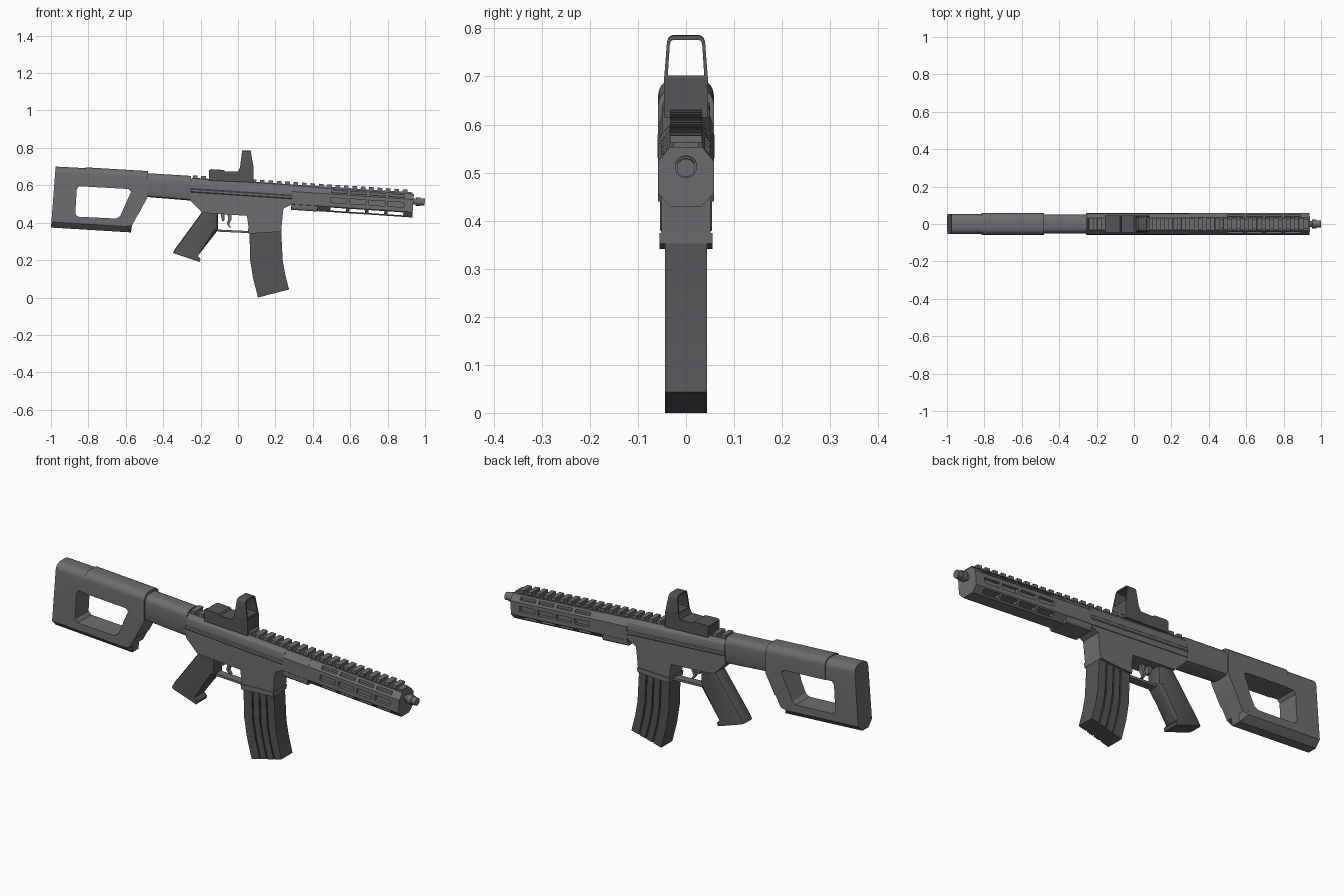
import bpy, bmesh, math
from mathutils import Matrix, Vector

if "Cube" in bpy.data.objects:
    bpy.data.objects.remove(bpy.data.objects["Cube"], do_unlink=True)

# Barrel frame: origin on the bore side, nose slightly down
TILT = Matrix.Translation((0, 0, 0.55)) @ Matrix.Rotation(math.radians(3.8), 4, 'Y')
parts = []


def material(name, rgb):
    m = bpy.data.materials.new(name)
    m.use_nodes = True
    m.diffuse_color = (*rgb, 1)
    node = next(n for n in m.node_tree.nodes if n.type == 'BSDF_PRINCIPLED')
    node.inputs["Base Color"].default_value = (*rgb, 1)
    node.inputs["Roughness"].default_value = 0.6
    return m


METAL = material("grey metal", (0.155, 0.155, 0.165))
POLYMER = material("dark grey polymer", (0.09, 0.09, 0.095))


def finish(bm, name, mat, tilt=False):
    bmesh.ops.recalc_face_normals(bm, faces=bm.faces[:])
    if tilt:
        bm.transform(TILT)
    me = bpy.data.meshes.new(name)
    bm.to_mesh(me)
    bm.free()
    me.materials.append(mat)
    ob = bpy.data.objects.new(name, me)
    bpy.context.scene.collection.objects.link(ob)
    parts.append(ob)
    return ob


def extrude(bm, ring, offset):
    face = bm.faces.new([bm.verts.new(p) for p in ring])
    ext = bmesh.ops.extrude_face_region(bm, geom=[face])["geom"]
    bmesh.ops.translate(bm, vec=offset, verts=[g for g in ext if isinstance(g, bmesh.types.BMVert)])


def prism(name, pts, half, mat, bevels=(), taper=None):
    """Side profile (x, z) widened to +-half; bevels are (rule on z, width, segments)."""
    bm = bmesh.new()
    extrude(bm, [(x, -half, z) for x, z in pts], (0, 2 * half, 0))
    bmesh.ops.recalc_face_normals(bm, faces=bm.faces[:])
    for rule, width, segs in bevels:
        edges = [e for e in bm.edges
                 if all(abs(abs(v.co.y) - half) < 1e-5 for v in e.verts)
                 and abs(e.verts[0].co.y - e.verts[1].co.y) < 1e-5
                 and rule((e.verts[0].co.z + e.verts[1].co.z) / 2)]
        bmesh.ops.bevel(bm, geom=edges, offset=width, segments=segs, profile=0.5, affect='EDGES')
    if taper:
        for v in bm.verts:
            v.co.y *= taper(v.co.z)
    return finish(bm, name, mat)


def loft(name, half_section, u0, u1, mat):
    """Mirrored (y, w) section run along the barrel frame."""
    ring = half_section + [(-y, w) for y, w in reversed(half_section)]
    bm = bmesh.new()
    extrude(bm, [(u0, y, w) for y, w in ring], (u1 - u0, 0, 0))
    return finish(bm, name, mat, True)


def boxes(name, items, mat):
    """Several boxes (centre, size) in the barrel frame."""
    bm = bmesh.new()
    for centre, size in items:
        m = Matrix.Translation(centre) @ Matrix.Diagonal((*size, 1))
        bmesh.ops.create_cube(bm, size=1, matrix=m)
    return finish(bm, name, mat, True)


def cut(ob, cutter):
    cutter.hide_render = True
    mod = ob.modifiers.new("cut", 'BOOLEAN')
    mod.operation, mod.solver, mod.object = 'DIFFERENCE', 'EXACT', cutter
    graph = bpy.context.evaluated_depsgraph_get()
    me = bpy.data.meshes.new_from_object(ob.evaluated_get(graph))
    ob.modifiers.clear()
    ob.data = me
    parts.remove(cutter)
    bpy.data.objects.remove(cutter, do_unlink=True)


# Stock with its window, raised sleeve and tube
window = [(-0.85, 0.595), (-0.585, 0.58), (-0.572, 0.565), (-0.63, 0.435), (-0.65, 0.422),
          (-0.855, 0.432), (-0.87, 0.448), (-0.862, 0.58)]
stock = prism("stock", [(-0.975, 0.7), (-0.5, 0.675), (-0.483, 0.54), (-0.567, 0.385),
                        (-0.572, 0.348), (-1.0, 0.374)], 0.054, METAL,
              [(lambda z: z > 0.68, 0.035, 5), (lambda z: z < 0.37, 0.03, 1)])
sleeve = prism("stock_sleeve", [(-0.815, 0.696), (-0.482, 0.676), (-0.482, 0.54), (-0.535, 0.44),
                                (-0.6, 0.5), (-0.572, 0.575), (-0.815, 0.59)], 0.058, METAL,
               [(lambda z: z > 0.68, 0.035, 5)])
for ob in (stock, sleeve):
    cut(ob, prism("window_cutter", window, 0.2, METAL))
prism("stock_tube", [(-0.52, 0.667), (-0.25, 0.65), (-0.25, 0.518), (-0.52, 0.54)], 0.05, METAL,
      [(lambda z: z > 0.65, 0.032, 5), (lambda z: z < 0.54, 0.018, 2)])

# Receiver
loft("upper_receiver", [(0.033, 0.07), (0.039, 0.062), (0.05, 0.052), (0.055, 0.036), (0.055, 0.016),
                        (0.059, 0.012), (0.059, 0.0), (0.055, -0.004), (0.055, -0.03)],
     -0.255, 0.292, METAL)
prism("lower_receiver", [(-0.255, 0.56), (0.288, 0.53), (0.285, 0.497), (0.243, 0.476), (0.231, 0.36),
                         (0.06, 0.348), (0.048, 0.437), (-0.19, 0.453), (-0.255, 0.519)],
      0.051, METAL)
prism("magwell_flange", [(0.053, 0.367), (0.234, 0.374), (0.232, 0.352), (0.057, 0.341)], 0.055, METAL)

# Handguard: slotted octagon at the nose, fuller block behind
guard = loft("handguard", [(0.031, -0.06), (0.058, -0.031), (0.058, 0.036), (0.034, 0.065)],
             0.29, 0.938, METAL)
slots = []
for i in range(4):
    u = 0.54 + 0.102 * i
    slots.append(((u, 0, -0.044), (0.085, 0.2, 0.016)))
    for s in (-1, 1):
        slots.append(((u, s * 0.058, 0.004), (0.085, 0.03, 0.026)))
        slots.append(((u, s * 0.057, 0.051), (0.085, 0.036, 0.014)))
cut(guard, boxes("slot_cutter", slots, METAL))
loft("handguard_block", [(0.05, -0.062), (0.056, -0.054), (0.059, 0.03), (0.059, 0.036), (0.034, 0.067)],
     0.288, 0.43, METAL)

# Top rail
teeth = [((0.34, 0, 0.067), (1.18, 0.052, 0.014))]
teeth += [((-0.235 + 0.045 * i, 0, 0.079), (0.025, 0.066, 0.016)) for i in range(26)]
boxes("top_rail", teeth, METAL)

# Barrel and muzzle
bm = bmesh.new()
for u0, u1, r in ((0.92, 0.96, 0.016), (0.952, 0.976, 0.023), (0.976, 0.999, 0.019)):
    m = Matrix.Translation(((u0 + u1) / 2, 0, 0.026)) @ Matrix.Rotation(math.pi / 2, 4, 'Y')
    bmesh.ops.create_cone(bm, cap_ends=True, segments=20, radius1=r, radius2=r, depth=u1 - u0, matrix=m)
finish(bm, "muzzle", METAL, True)

# Grip, trigger and guard
prism("grip", [(-0.19, 0.46), (-0.107, 0.45), (-0.108, 0.36), (-0.215, 0.222), (-0.2, 0.205),
               (-0.206, 0.19), (-0.348, 0.238), (-0.335, 0.262)], 0.04, POLYMER,
      [(lambda z: 0.24 < z < 0.44, 0.016, 2)])
prism("trigger_guard", [(-0.125, 0.368), (-0.108, 0.352), (0.065, 0.344), (0.065, 0.355),
                        (-0.1, 0.363)], 0.02, METAL)
prism("trigger", [(-0.06, 0.455), (-0.035, 0.455), (-0.036, 0.415), (-0.048, 0.392), (-0.035, 0.372),
                  (-0.048, 0.376), (-0.06, 0.395), (-0.052, 0.42)], 0.009, METAL)
prism("trigger_stop", [(-0.095, 0.455), (-0.07, 0.455), (-0.074, 0.41), (-0.085, 0.41)], 0.012, METAL)

# Curved magazine: slim core with raised ribs
REAR = [(0.061, 0.36), (0.065, 0.2), (0.08, 0.105), (0.107, 0.0)]
NOSE = [(0.23, 0.37), (0.239, 0.2), (0.252, 0.125), (0.273, 0.043)]


def mag_strip(name, f0, f1, half):
    def edge(f):
        return [tuple(Vector(a).lerp(Vector(b), f)) for a, b in zip(REAR, NOSE)]
    prism(name, edge(f0) + edge(f1)[::-1], half, POLYMER)


mag_strip("magazine_core", 0.01, 0.99, 0.038)
for i, (a, b) in enumerate(((0, 0.27), (0.31, 0.5), (0.54, 0.73), (0.77, 1))):
    mag_strip(f"magazine_rib_{i + 1}", a, b, 0.044)

# Reflex sight: base and open hood
prism("sight_base", [(-0.155, 0.625), (-0.155, 0.68), (-0.145, 0.686), (-0.075, 0.682), (-0.068, 0.674),
                     (0.0, 0.674), (0.012, 0.698), (0.084, 0.695), (0.084, 0.615)], 0.046, POLYMER)
hood = prism("sight_hood", [(0.022, 0.786), (0.068, 0.785), (0.084, 0.69), (0.01, 0.69)], 0.046, POLYMER,
             [(lambda z: z > 0.78, 0.014, 3)], lambda z: 1 - 1.7 * (z - 0.69))
cut(hood, prism("hood_cutter", [(-0.2, 0.776), (0.2, 0.776), (0.2, 0.702), (-0.2, 0.702)], 0.038, POLYMER,
                [(lambda z: z > 0.77, 0.008, 2)], lambda z: 1 - 1.7 * (z - 0.7)))

# Smooth the rounded areas, keep hard edges
bpy.ops.object.select_all(action='DESELECT')
for ob in parts:
    ob.select_set(True)
bpy.context.view_layer.objects.active = parts[0]
bpy.ops.object.shade_smooth_by_angle(angle=math.radians(30))
